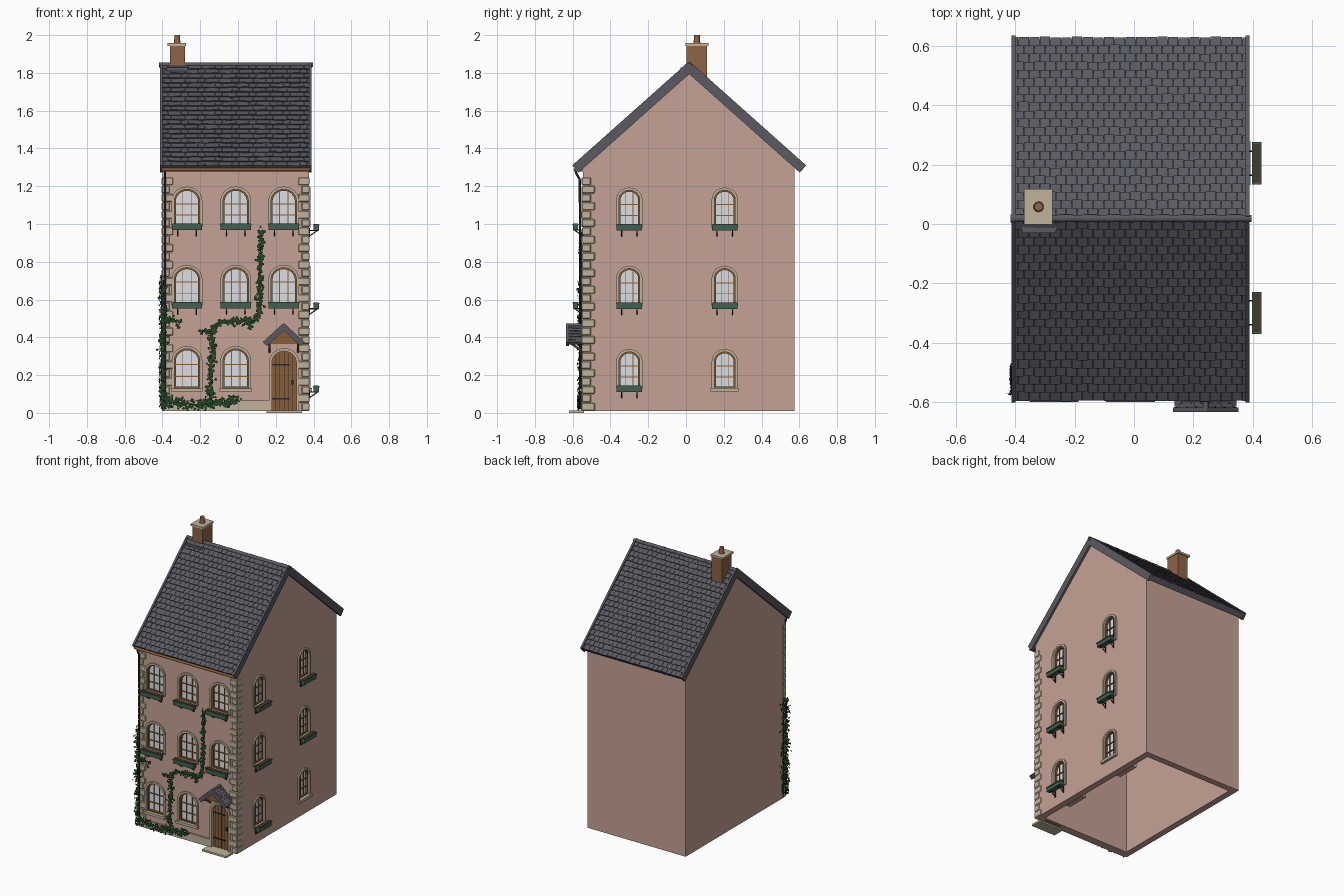
import bpy, bmesh, math, random
from mathutils import Vector, Matrix

if "Cube" in bpy.data.objects:
    bpy.data.objects.remove(bpy.data.objects["Cube"])

random.seed(4)
COL = {
    "pink_plaster": (0.56, 0.36, 0.30), "slate": (0.10, 0.10, 0.12),
    "cream_stone": (0.52, 0.45, 0.32), "warm_wood": (0.25, 0.11, 0.04),
    "box_green": (0.05, 0.12, 0.075), "ivy_green": (0.015, 0.06, 0.018),
    "pale_glass": (0.72, 0.73, 0.75), "dark_iron": (0.02, 0.02, 0.02),
    "soil": (0.06, 0.04, 0.025), "chimney_clay": (0.27, 0.13, 0.06),
}
MATS = {}
for name, c in COL.items():
    MATS[name] = bpy.data.materials.new(name)
    MATS[name].diffuse_color = (*c, 1)

PARTS = {}
I = Matrix()


def part(name, mat):
    return PARTS.setdefault(name, (bmesh.new(), mat))[0]


def hexa(bm, p):
    """Solid from 4 lower and 4 upper corner points."""
    v = [bm.verts.new(q) for q in p]
    for f in ((3, 2, 1, 0), (4, 5, 6, 7), (0, 1, 5, 4), (1, 2, 6, 5), (2, 3, 7, 6), (3, 0, 4, 7)):
        bm.faces.new([v[i] for i in f])


def box(bm, x0, x1, y0, y1, z0, z1, M=I):
    hexa(bm, [M @ Vector((x, y, z)) for z in (z0, z1)
              for x, y in ((x0, y0), (x1, y0), (x1, y1), (x0, y1))])


def prism(bm, pts, y0, y1, M=I):
    """Extrude an x-z outline along y."""
    a, b = [[bm.verts.new(M @ Vector((x, y, z))) for x, z in pts] for y in (y0, y1)]
    bm.faces.new(a)
    bm.faces.new(b[::-1])
    for i in range(len(pts)):
        j = (i + 1) % len(pts)
        bm.faces.new((a[i], b[i], b[j], a[j]))


def ring(bm, outer, inner, y0, y1, M):
    """Frame between two matching outlines."""
    o0, i0, i1, o1 = [[bm.verts.new(M @ Vector((x, y, z))) for x, z in pts]
                      for pts, y in ((outer, y0), (inner, y0), (inner, y1), (outer, y1))]
    for k in range(len(outer)):
        j = (k + 1) % len(outer)
        for a, b in ((o0, i0), (i0, i1), (i1, o1), (o1, o0)):
            bm.faces.new((a[k], b[k], b[j], a[j]))


def arch(w, h, rise, z0=0.0, n=12):
    top = [(w / 2 * math.cos(math.pi * k / n), h - rise + rise * math.sin(math.pi * k / n))
           for k in range(n + 1)]
    return [(-w / 2, z0), (w / 2, z0)] + top


def tube(bm, a, b, r, seg=8, r2=None):
    a, b = Vector(a), Vector(b)
    M = Matrix.Translation((a + b) / 2) @ (b - a).to_track_quat('Z', 'Y').to_matrix().to_4x4()
    bmesh.ops.create_cone(bm, cap_ends=True, segments=seg, radius1=r,
                          radius2=r if r2 is None else r2, depth=(b - a).length, matrix=M)


def slope(name, top, foot, across, width, courses, tiles, thick, lift):
    """Deck with lapped slates, from the ridge point down to the foot."""
    top, foot, across = Vector(top), Vector(foot), Vector(across)
    length, d = (foot - top).length, (foot - top).normalized()
    n = d.cross(across)
    n = n if n.z > 0 else -n
    P = lambda u, s, h: top + across * u + d * s + n * h
    quad = lambda u0, u1, s0, s1, lo, h0, h1: [
        P(u0, s0, lo), P(u1, s0, lo), P(u1, s1, lo), P(u0, s1, lo),
        P(u0, s0, h0), P(u1, s0, h0), P(u1, s1, h1), P(u0, s1, h1)]
    hexa(part(name + "_deck", "slate"), quad(0, width, 0, length, -thick, 0, 0))
    bm = part(name + "_slates", "slate")
    step, tw = length / courses, width / tiles
    for i in range(courses):
        for k in range(-1, tiles):
            u0 = max(0, (k + 0.5 * (i % 2)) * tw + 0.0008)
            u1 = min(width, (k + 1 + 0.5 * (i % 2)) * tw - 0.0008)
            if u1 - u0 > 0.004:
                hexa(bm, quad(u0, u1, i * step, (i + 1) * step + random.uniform(0, 0.004), -0.002,
                              lift * 0.3, lift + random.uniform(-0.0015, 0.0015)))
    # verge strips on both gable edges
    bm = part(name + "_verge", "slate")
    for u in (-0.006, width - 0.008):
        hexa(bm, quad(u, u + 0.014, 0, length + 0.006, -thick - 0.006, lift + 0.004, lift + 0.004))


WX0, WX1, WY0, WY1 = -0.40, 0.375, -0.545, 0.575
cutter = part("opening_cutter", "pink_plaster")
YX = Matrix(((0, 1, 0, 0), (1, 0, 0, 0), (0, 0, 1, 0), (0, 0, 0, 1)))  # swaps x and y

# hollow walls with gables
prism(part("walls", "pink_plaster"),
      [(WY0, 0.01), (WY1, 0.01), (WY1, 1.312), (0.017, 1.812), (WY0, 1.312)], WX0, WX1, YX)
t = 0.045
prism(cutter, [(WY0 + t, -0.1), (WY1 - t, -0.1), (WY1 - t, 1.28), (0.017, 1.755), (WY0 + t, 1.28)],
      WX0 + t, WX1 - t, YX)

# main roof and ridge
for nm, y in (("front_roof", -0.588), ("back_roof", 0.622)):
    slope(nm, (-0.408, 0.017, 1.842), (-0.408, y, 1.303), (1, 0, 0), 0.792, 22, 22, 0.03, 0.011)
for k in range(10):
    x = -0.417 + k * 0.0812
    tube(part("ridge_tiles", "slate"), (x, 0.019, 1.842), (x + 0.083, 0.019, 1.842), 0.014, 10, 0.012)

# eaves board, gutter and downpipe
box(part("eaves_board", "warm_wood"), -0.40, 0.38, -0.578, -0.545, 1.278, 1.296)
tube(part("gutter", "warm_wood"), (-0.405, -0.586, 1.288), (0.385, -0.586, 1.288), 0.009)
pipe = [(-0.386, -0.586, 1.285), (-0.386, -0.578, 1.262), (-0.386, -0.562, 1.235), (-0.386, -0.56, 0.02)]
for a, b in zip(pipe, pipe[1:]):
    tube(part("downpipe", "dark_iron"), a, b, 0.006)

# chimney
box(part("chimney_stack", "chimney_clay"), -0.36, -0.28, 0.002, 0.11, 1.77, 1.945)
box(part("chimney_cap", "cream_stone"), -0.372, -0.275, -0.002, 0.118, 1.943, 1.957)
tube(part("chimney_pot", "chimney_clay"), (-0.322, 0.058, 1.955), (-0.322, 0.058, 2.0), 0.018, 10, 0.015)
box(part("chimney_flashing", "slate"), -0.378, -0.264, -0.03, 0.03, 1.80, 1.828)


def window(M, w, h, planter):
    """Arched window set into a wall facing local -y, with planter or sill."""
    rise = w * 0.45
    opening = arch(w, h, rise)
    prism(cutter, opening, -0.05, 0.028, M)
    ring(part("window_surrounds", "cream_stone"), arch(w + 0.026, h + 0.013, rise + 0.013, -0.006),
         arch(w - 0.002, h - 0.001, rise), -0.009, 0.01, M)
    prism(part("window_glass", "pale_glass"), opening, 0.018, 0.026, M)
    bars = part("window_frames", "warm_wood")
    ring(bars, opening, arch(w - 0.018, h - 0.009, rise - 0.005, 0.009), 0.005, 0.022, M)
    for f in (-1, 1):
        x = f * w / 6
        top = h - rise + rise * math.sqrt(1 - (2 * x / w) ** 2)
        box(bars, x - 0.0022, x + 0.0022, 0.012, 0.019, 0, top, M)
    for f in (0.3, 0.6):
        box(bars, -w / 2, w / 2, 0.011, 0.019, h * f - 0.0025, h * f + 0.0025, M)
    if planter:
        hw = w / 2 + 0.012
        box(part("window_boxes", "box_green"), -hw, hw, -0.053, -0.026, -0.022, 0.01, M)
        box(part("window_boxes", "box_green"), -hw - 0.003, hw + 0.003, -0.056, -0.023, 0.003, 0.010, M)
        box(part("box_soil", "soil"), -hw + 0.003, hw - 0.003, -0.052, -0.027, 0.008, 0.012, M)
        for x in (-w * 0.36, w * 0.36):
            iron = part("box_brackets", "dark_iron")
            tube(iron, M @ Vector((x, 0, -0.054)), M @ Vector((x, -0.046, -0.022)), 0.003, 6)
            tube(iron, M @ Vector((x, 0, -0.022)), M @ Vector((x, -0.05, -0.022)), 0.003, 6)
            box(iron, x - 0.003, x + 0.003, -0.006, 0, -0.056, -0.01, M)
    else:
        box(part("stone_sills", "cream_stone"), -w / 2 - 0.018, w / 2 + 0.018, -0.018, 0.01, -0.018, 0.0, M)


# front windows, three floors
for z, h in ((0.99, 0.195), (0.575, 0.195), (0.13, 0.21)):
    for x in (-0.27, -0.012, 0.242):
        if not (z < 0.2 and x > 0.1):
            window(Matrix.Translation((x, WY0, z)), 0.136, h, z > 0.2)
# right wall windows
R = Matrix.Rotation(math.pi / 2, 4, 'Z')
for z in (0.988, 0.573, 0.132):
    for y in (-0.30, 0.205):
        window(Matrix.Translation((WX1, y, z)) @ R, 0.112, 0.192, z > 0.2 or y < 0)
# inner window niches on the ground floor
for y in (-0.30, 0.205):
    box(part("inner_niches", "pink_plaster"), 0.22, WX1 - 0.035, y - 0.08, y + 0.08, 0.08, 0.36)

# arched plank door
D = Matrix.Translation((0.244, WY0, 0.01))
dw, dh, dr = 0.132, 0.318, 0.062
prism(cutter, arch(dw, dh, dr, -0.05), -0.05, 0.03, D)
prism(part("door", "warm_wood"), arch(dw, dh, dr), 0.012, 0.029, D)
ring(part("door_surround", "cream_stone"), arch(dw + 0.028, dh + 0.014, dr + 0.014),
     arch(dw - 0.002, dh - 0.001, dr, 0.001), -0.009, 0.014, D)
iron = part("door_ironwork", "dark_iron")
for k in range(-2, 3):
    x = k * 0.0225
    box(iron, x - 0.0014, x + 0.0014, 0.010, 0.013, 0, dh - dr + dr * math.sqrt(1 - (2 * x / dw) ** 2) - 0.006, D)
for z in (0.06, 0.24):
    box(iron, -0.064, 0.03, 0.008, 0.013, z, z + 0.008, D)
box(iron, 0.038, 0.05, 0.002, 0.013, 0.14, 0.165, D)
box(part("door_step", "cream_stone"), 0.15, 0.34, -0.62, -0.54, 0.0, 0.013)
box(part("front_plinth", "cream_stone"), -0.39, 0.165, -0.557, -0.54, 0.01, 0.065)

# door canopy
for nm, x in (("canopy_left", 0.143), ("canopy_right", 0.341)):
    slope(nm, (0.242, -0.628, 0.463), (x, -0.628, 0.372), (0, 1, 0), 0.09, 6, 4, 0.014, 0.006)
tube(part("canopy_ridge", "slate"), (0.242, -0.635, 0.465), (0.242, -0.54, 0.465), 0.009)
prism(part("canopy_gable", "warm_wood"), [(0.165, 0.368), (0.319, 0.368), (0.242, 0.446)], -0.60, -0.54)
for x in (0.166, 0.318):
    box(part("canopy_brackets", "warm_wood"), x - 0.006, x + 0.006, -0.62, -0.54, 0.362, 0.374)
    tube(part("canopy_brackets", "warm_wood"), (x, -0.54, 0.32), (x, -0.605, 0.366), 0.006, 6)

# corner quoins
q = part("corner_quoins", "cream_stone")
n = 28
for k in range(n):
    z0, z1 = 0.012 + k * 1.238 / n, 0.012 + (k + 1) * 1.238 / n - 0.003
    a, b = (0.056, 0.042) if k % 2 else (0.038, 0.062)
    o = 0.008 + random.uniform(-0.002, 0.002)
    box(q, WX0 - 0.004, WX0 + a, WY0 - o, WY0 + 0.03, z0, z1)
    box(q, WX1 - a, WX1 + 0.004, WY0 - o, WY0 + 0.03, z0, z1)
    box(q, WX1 - 0.03, WX1 + 0.004, WY0 - o, WY0 + b, z0, z1)

# climbing ivy: stems with scattered leaves
leaves, stems = part("ivy_leaves", "ivy_green"), part("ivy_stems", "ivy_green")


def ivy(path, count, spread, normal=(0, -1, 0)):
    path, normal = [Vector(p) for p in path], Vector(normal)
    side = normal.cross(Vector((0, 0, 1)))
    for a, b in zip(path, path[1:]):
        tube(stems, a, b, 0.003, 5)
        for _ in range(max(1, round(count * (b - a).length))):
            c = a.lerp(b, random.random()) + normal * random.uniform(0.002, 0.014)
            c += side * random.gauss(0, spread) + Vector((0, 0, random.gauss(0, spread)))
            c.z = max(c.z, 0.015)
            ang, s = random.uniform(0, 6.28), random.uniform(0.007, 0.012)
            e = (side * math.cos(ang) + Vector((0, 0, math.sin(ang))) + normal * random.uniform(-.3, .5)) * s
            f = e.cross(normal) * 0.75
            leaves.faces.new([leaves.verts.new(c + v) for v in (-e, f - e * 0.2, e, -f - e * 0.2)])


Y = -0.553
ivy([(-0.39, Y - .008, 0.06), (-0.2, Y - .008, 0.04), (0.0, Y - .008, 0.065)], 650, 0.015)
ivy([(-0.14, Y, 0.03), (-0.145, Y, 0.2), (-0.135, Y, 0.36), (-0.14, Y, 0.43), (-0.1, Y, 0.48),
     (0.09, Y, 0.49), (0.115, Y, 0.55), (0.115, Y, 0.75), (0.125, Y, 0.96)], 430, 0.010)
ivy([(-0.14, Y, 0.43), (-0.21, Y, 0.43)], 250, 0.008)
ivy([(0.07, Y, 0.49), (0.06, Y, 0.44)], 250, 0.007)
ivy([(-0.40, Y - .006, 0.49), (-0.3, Y, 0.485)], 350, 0.01)
ivy([(-0.395, Y - .008, 0.04), (-0.397, Y - .008, 0.3), (-0.395, Y - .008, 0.7)], 260, 0.010)
ivy([(-0.404, -0.52, 0.03), (-0.404, -0.52, 0.4), (-0.404, -0.525, 0.73)], 420, 0.018, (-1, 0, 0))

# turn every part into an object
for name, (bm, mat) in PARTS.items():
    if name != "ivy_leaves":
        bmesh.ops.recalc_face_normals(bm, faces=bm.faces[:])
    me = bpy.data.meshes.new(name)
    bm.to_mesh(me)
    bm.free()
    me.materials.append(MATS[mat])
    ob = bpy.data.objects.new(name, me)
    bpy.context.collection.objects.link(ob)
    if name == "corner_quoins":
        mod = ob.modifiers.new("worn_edges", 'BEVEL')
        mod.width, mod.segments = 0.004, 1

# cut the interior and the openings, then drop the cutter
walls, cut = bpy.data.objects["walls"], bpy.data.objects["opening_cutter"]
cut.hide_render = True
mod = walls.modifiers.new("openings", 'BOOLEAN')
mod.object, mod.operation, mod.solver = cut, 'DIFFERENCE', 'EXACT'
bpy.context.view_layer.objects.active = walls
bpy.ops.object.modifier_apply(modifier="openings")
bpy.data.objects.remove(cut)

# round parts shade smooth
bpy.ops.object.select_all(action='DESELECT')
for name in ("ridge_tiles", "gutter", "downpipe", "chimney_pot", "canopy_ridge"):
    bpy.data.objects[name].select_set(True)
bpy.context.view_layer.objects.active = bpy.data.objects["gutter"]
bpy.ops.object.shade_smooth_by_angle(angle=math.radians(50))

for m in bpy.data.materials:
    if m.users and not m.is_grease_pencil:
        m.use_nodes = True
        m.node_tree.nodes["Principled BSDF"].inputs["Base Color"].default_value = m.diffuse_color
